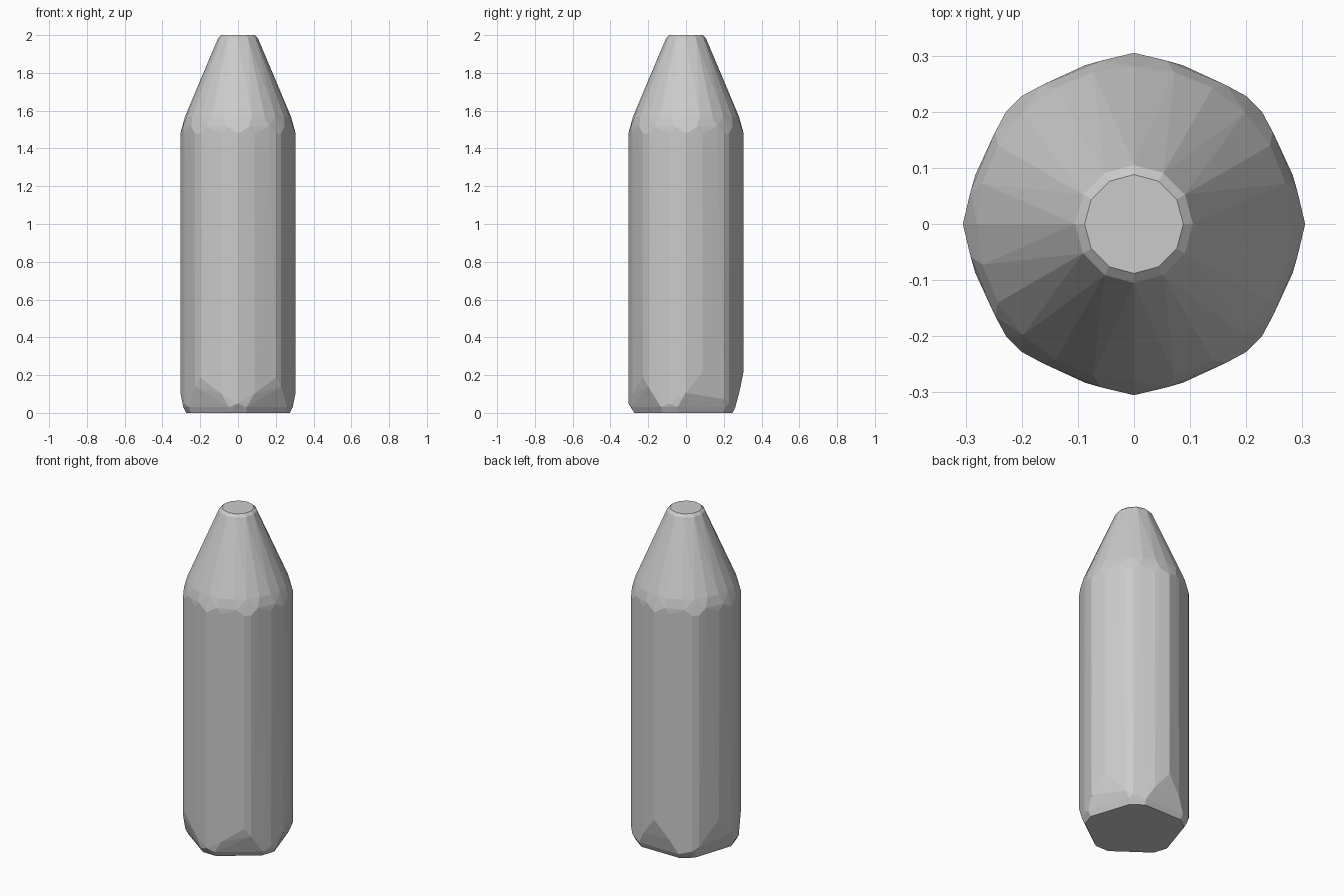
import bpy, bmesh
from math import cos, sin, atan2, degrees, radians

cube = bpy.data.objects.get("Cube")
if cube:
    bpy.data.objects.remove(cube, do_unlink=True)

grey = bpy.data.materials.new("plain_grey")
grey.use_nodes = True
colour = (0.6, 0.6, 0.6, 1)
grey.diffuse_color = colour
grey.node_tree.nodes["Principled BSDF"].inputs["Base Color"].default_value = colour


def ring(radius, z, angles):
    return [(radius * cos(radians(a)), radius * sin(radians(a)), z) for a in angles]


def even(count, start=0):
    return [start + i * 360 / count for i in range(count)]


# Five blunt corners around the foot
def corners(half_width):
    return [c + s * half_width for c in even(5, -90) for s in (-1, 1)]


# Twenty-sided barrel outline, one quadrant turned four times
quadrant = [(0.305, 0), (0.283, 0.087), (0.228, 0.2), (0.2, 0.228), (0.087, 0.283)]
outline = []
for turn in range(4):
    outline += quadrant
    quadrant = [(-y, x) for x, y in quadrant]

# Foot and its narrow bevel
points = ring(0.277, 0, corners(9)) + ring(0.293, 0.03, corners(9))

# Barrel: the lower edge rises between the foot corners
for x, y in outline:
    off = abs((degrees(atan2(y, x)) + 90 + 36) % 72 - 36)
    low = 0.05 + 0.17 * max(0, off - 9) / 27
    points += [(x, y, low), (x, y, 1.48)]

# Rounded shoulder, cone and blunt tip
points += ring(0.297, 1.515, even(16, 11.25))
points += ring(0.28, 1.57, even(24))
points += ring(0.105, 1.985, even(12, 30))
points += ring(0.088, 2, even(12, 30))

bm = bmesh.new()
for p in points:
    bm.verts.new(p)
hull = bmesh.ops.convex_hull(bm, input=bm.verts)
loose = {v for v in bm.verts if not v.link_faces}
bmesh.ops.delete(bm, geom=list(loose), context='VERTS')
bmesh.ops.dissolve_limit(bm, angle_limit=radians(0.5), verts=bm.verts, edges=bm.edges)
bmesh.ops.recalc_face_normals(bm, faces=bm.faces)

mesh = bpy.data.meshes.new("tapered_body")
bm.to_mesh(mesh)
bm.free()
mesh.materials.append(grey)
body = bpy.data.objects.new("tapered_body", mesh)
bpy.context.collection.objects.link(body)
